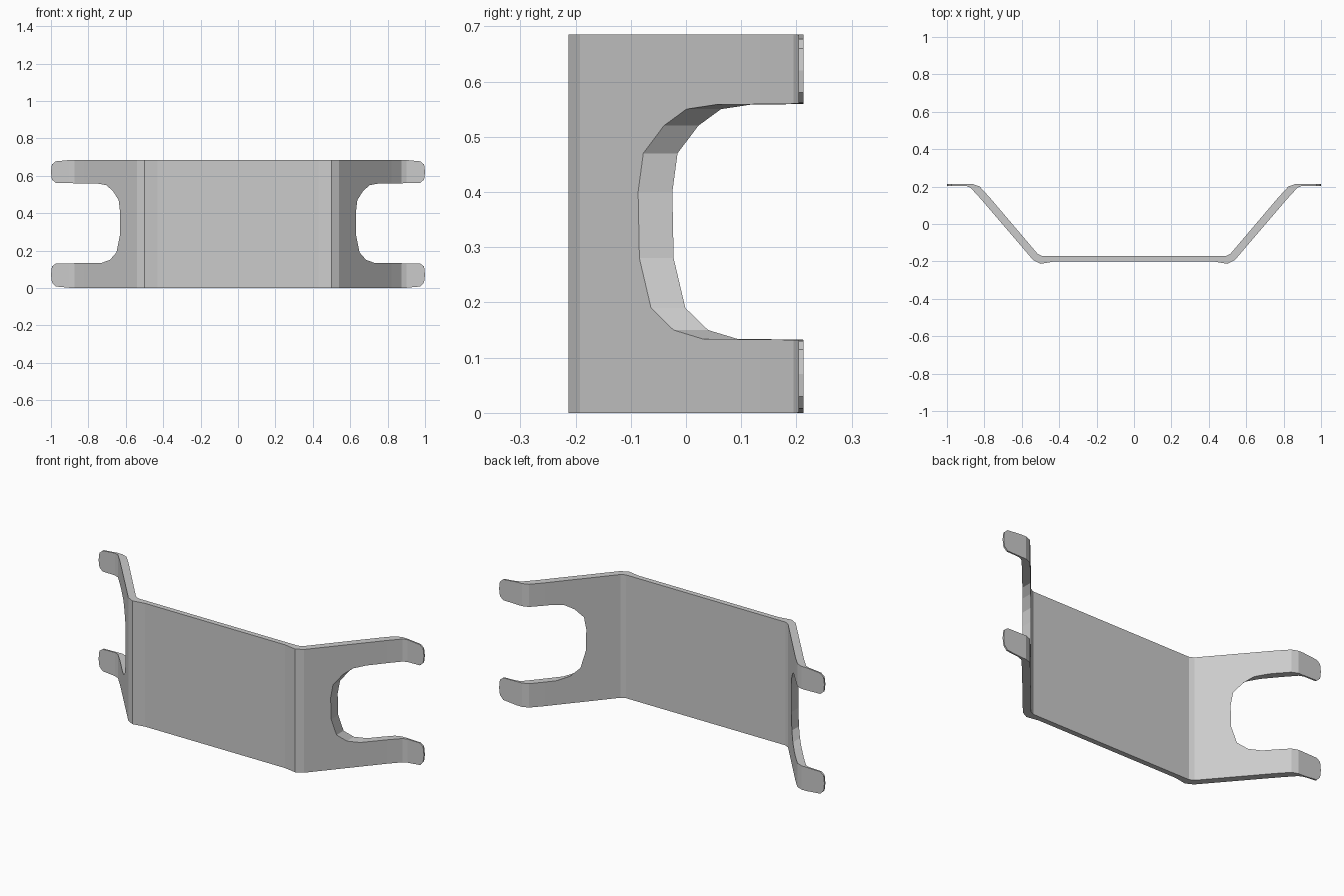
import bpy, bmesh

if "Cube" in bpy.data.objects:
    bpy.data.objects.remove(bpy.data.objects["Cube"])

HEIGHT = 0.685


def prism(name, outline, place, low, high):
    """Solid made by sweeping a 2D outline from low to high."""
    bm = bmesh.new()
    a = [bm.verts.new(place(u, v, low)) for u, v in outline]
    b = [bm.verts.new(place(u, v, high)) for u, v in outline]
    bm.faces.new(a)
    bm.faces.new(b[::-1])
    n = len(a)
    for i in range(n):
        bm.faces.new((a[i], b[i], b[(i + 1) % n], a[(i + 1) % n]))
    bmesh.ops.recalc_face_normals(bm, faces=bm.faces)
    mesh = bpy.data.meshes.new(name)
    bm.to_mesh(mesh)
    bm.free()
    ob = bpy.data.objects.new(name, mesh)
    bpy.context.collection.objects.link(ob)
    return ob


def mirrored(points):
    """Add the opposite side of a right-hand chain."""
    return points + [(-u, v) for u, v in reversed(points)]


# Bent strip seen from above: flat middle, sloping arms, thin end flanges
front = [(0.43, -0.201), (0.50, -0.213), (0.54, -0.192), (0.64, -0.075),
         (0.82, 0.135), (0.875, 0.195), (0.90, 0.204), (1.05, 0.204)]
back = [(1.05, 0.213), (0.86, 0.213), (0.825, 0.20), (0.77, 0.14),
        (0.60, -0.06), (0.515, -0.16), (0.49, -0.172)]
left_front = [(-x, y) for x, y in reversed(front)]
left_back = [(-x, y) for x, y in reversed(back)]
strip = left_front + front + back + left_back
bracket = prism("bent_bracket", strip, lambda x, y, z: (x, y, z), 0, HEIGHT)

# Front silhouette: rounded U slot in each arm and clipped prong tips
side = [(0.89, -0.1), (0.89, 0.0), (0.975, 0.008), (0.995, 0.03), (1.0, 0.07),
        (0.995, 0.115), (0.975, 0.13), (0.89, 0.132), (0.73, 0.134),
        (0.685, 0.15), (0.65, 0.19), (0.632, 0.28), (0.63, 0.40),
        (0.638, 0.47), (0.67, 0.52), (0.705, 0.55), (0.75, 0.558),
        (0.89, 0.56), (0.975, 0.562), (0.995, 0.58), (1.0, 0.62),
        (0.995, 0.66), (0.975, 0.677), (0.89, HEIGHT), (0.89, 0.8)]
shape = prism("silhouette_cutter", mirrored(side),
              lambda x, z, y: (x, y, z), -0.5, 0.5)
shape.hide_render = True

mod = bracket.modifiers.new("slots", "BOOLEAN")
mod.operation = "INTERSECT"
mod.solver = "EXACT"
mod.object = shape
bpy.context.view_layer.objects.active = bracket
bracket.select_set(True)
bpy.ops.object.modifier_apply(modifier=mod.name)
bpy.data.objects.remove(shape)

# One plain grey
grey = bpy.data.materials.new("plain grey")
grey.diffuse_color = (0.6, 0.6, 0.6, 1)
grey.use_nodes = True
grey.node_tree.nodes["Principled BSDF"].inputs["Base Color"].default_value = grey.diffuse_color
bracket.data.materials.clear()
bracket.data.materials.append(grey)
for face in bracket.data.polygons:
    face.material_index = 0
    face.use_smooth = False
